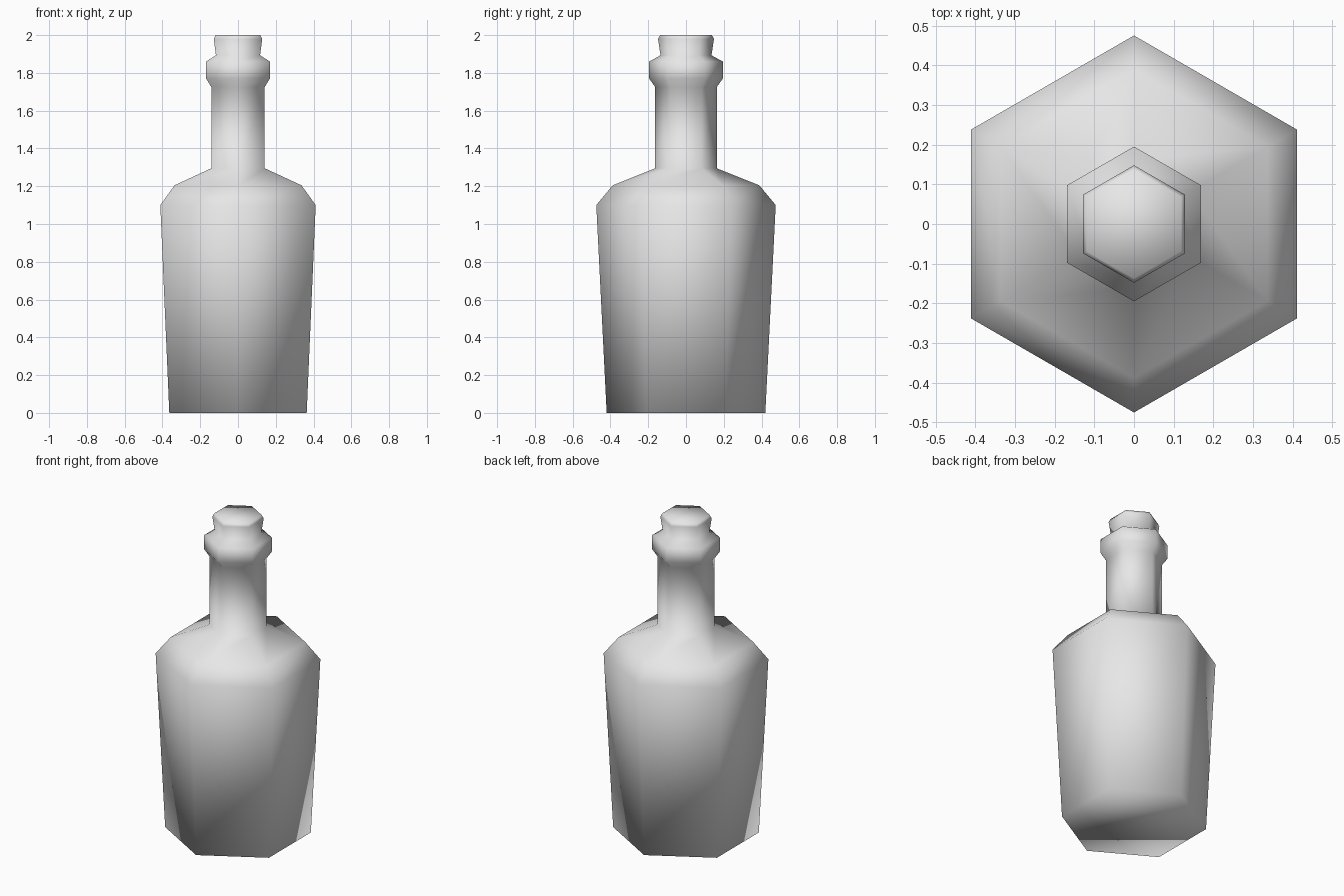
import bpy
import bmesh
from math import sin, cos, radians

SIDES = 6

cube = bpy.data.objects.get("Cube")
if cube:
    bpy.data.objects.remove(cube, do_unlink=True)

# One flat grey for glass and stopper
grey = bpy.data.materials.new("Light grey")
grey.use_nodes = True
color = (0.8, 0.8, 0.8, 1.0)
grey.diffuse_color = color
grey.node_tree.nodes["Principled BSDF"].inputs["Base Color"].default_value = color


def lathe(name, profile):
    """Sweep (radius, height) pairs around z into a closed six-sided solid."""
    bm = bmesh.new()
    rings = []
    for r, z in profile:
        angles = [radians(90 + 360 * i / SIDES) for i in range(SIDES)]
        rings.append([bm.verts.new((r * cos(a), r * sin(a), z)) for a in angles])
    for low, high in zip(rings, rings[1:]):
        for i in range(SIDES):
            j = (i + 1) % SIDES
            bm.faces.new((low[i], low[j], high[j], high[i]))
    bm.faces.new(rings[0][::-1])
    bm.faces.new(rings[-1])
    for face in bm.faces:
        face.smooth = True
    mesh = bpy.data.meshes.new(name)
    bm.to_mesh(mesh)
    bm.free()
    mesh.materials.append(grey)
    obj = bpy.data.objects.new(name, mesh)
    bpy.context.collection.objects.link(obj)
    return obj


# Body, shoulder, neck, lip and stopper in one soft-shaded surface
lathe("bottle", [
    (0.42, 0.0),      # base
    (0.475, 1.1),     # widest point
    (0.388, 1.205),   # shoulder
    (0.163, 1.295),   # neck
    (0.163, 1.725),
    (0.195, 1.77),    # lip
    (0.195, 1.86),
    (0.135, 1.893),   # stopper
    (0.148, 1.98),
    (0.137, 2.0),
])
